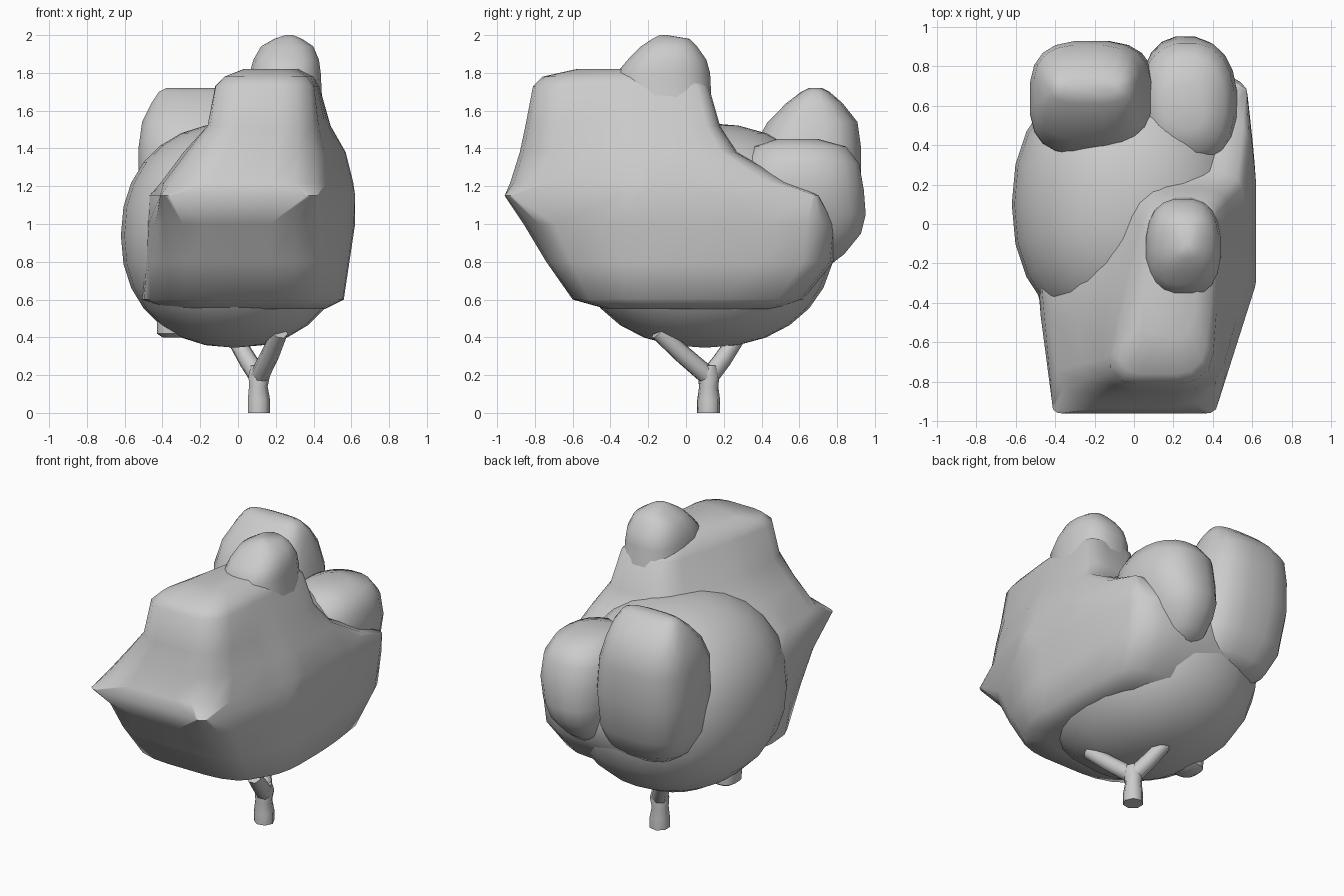
import bpy, bmesh, math
from mathutils import Vector

if "Cube" in bpy.data.objects:
    bpy.data.objects.remove(bpy.data.objects["Cube"])


def finish(bm, name, angle=45):
    bmesh.ops.recalc_face_normals(bm, faces=bm.faces)
    me = bpy.data.meshes.new(name)
    bm.to_mesh(me)
    bm.free()
    ob = bpy.data.objects.new(name, me)
    bpy.context.collection.objects.link(ob)
    bpy.ops.object.select_all(action='DESELECT')
    ob.select_set(True)
    bpy.context.view_layer.objects.active = ob
    bpy.ops.object.shade_smooth_by_angle(angle=math.radians(angle))
    return ob


def loft(name, rings, angle=45):
    bm = bmesh.new()
    loops = [[bm.verts.new(p) for p in r] for r in rings]
    n = len(loops[0])
    for a, b in zip(loops, loops[1:]):
        for i in range(n):
            bm.faces.new((a[i], a[(i + 1) % n], b[(i + 1) % n], b[i]))
    bm.faces.new(loops[0])
    bm.faces.new(loops[-1])
    return finish(bm, name, angle)


def round_corners(pts, cut, times=2):
    for _ in range(times):
        out = []
        for i, p in enumerate(pts):
            out += [p.lerp(pts[i - 1], cut), p.lerp(pts[(i + 1) % len(pts)], cut)]
        pts = out
    return pts


def blob(name, sections, power=0.7, n=20):
    """Loft of soft rounded-box sections: z, x0, x1, y0, y1."""
    rings = []
    for z, x0, x1, y0, y1 in sections:
        ring = []
        for i in range(n):
            t = 2 * math.pi * (i + 0.5) / n
            c, s = math.cos(t), math.sin(t)
            ring.append(((x0 + x1) / 2 + (x1 - x0) / 2 * math.copysign(abs(c) ** power, c),
                         (y0 + y1) / 2 + (y1 - y0) / 2 * math.copysign(abs(s) ** power, s), z))
        rings.append(ring)
    return loft(name, rings, 50)


def tube(name, path, n=7):
    rings = []
    d = (Vector(path[-1][:3]) - Vector(path[0][:3])).normalized()
    q = Vector((0, 0, 1)).rotation_difference(d)
    for x, y, z, r in path:
        rings.append([Vector((x, y, z)) + q @ Vector((r * math.cos(2 * math.pi * i / n),
                      r * math.sin(2 * math.pi * i / n), 0)) for i in range(n)])
    return loft(name, rings, 65)


# Trunk and forked branches
tube("trunk", [(.108, .12, 0, .062), (.108, .12, .07, .062), (.105, .12, .14, .052),
               (.11, .12, .2, .06), (.11, .12, .25, .045)])
tube("front_branch", [(.11, .12, .19, .052), (.17, -.02, .31, .05), (.22, -.15, .43, .045)])
tube("back_branch", [(.11, .12, .19, .052), (.05, .19, .28, .05), (-.02, .27, .4, .045)])

# Central rounded crown
bm = bmesh.new()
bmesh.ops.create_uvsphere(bm, u_segments=24, v_segments=14, radius=1)
for v in bm.verts:
    c = [math.copysign(abs(a) ** 0.91, a) for a in v.co]
    v.co = (-.02 + .6 * c[0], .1 + .69 * c[1], .94 + .595 * c[2])
finish(bm, "main_crown")

# Large front foliage mass: z, front/mid/back y, then left and right x of each
front = [
    (.55, -.42, -.2, .48, -.22, .34, -.38, .46, -.30, .40),
    (.60, -.60, -.3, .62, -.29, .38, -.54, .56, -.38, .50),
    (.80, -.74, -.3, .78, -.37, .40, -.51, .59, -.35, .55),
    (1.0, -.86, -.3, .80, -.41, .41, -.50, .62, -.30, .56),
    (1.15, -.96, -.3, .70, -.41, .41, -.47, .62, -.20, .57),
    (1.22, -.93, -.3, .56, -.38, .41, -.42, .61, -.10, .57),
    (1.38, -.88, -.3, .27, -.26, .41, -.30, .57, -.04, .54),
    (1.52, -.85, -.3, .18, -.17, .40, -.14, .49, .04, .46),
    (1.73, -.81, -.3, .12, -.15, .39, -.05, .43, .07, .42),
    (1.78, -.76, -.3, .05, -.10, .35, 0, .40, .09, .38),
    (1.82, -.58, -.36, -.05, .02, .27, .05, .32, .12, .32)]
rings = []
for z, yf, ym, yb, fl, fr, ml, mr, bl, br in front:
    pts = [Vector(p) for p in ((fl, yf, z), (fr, yf, z), (mr, ym, z), (mr, (ym + yb) / 2, z),
                               (br, yb, z), (bl, yb, z), (ml, ym, z))]
    rings.append(round_corners(pts, .03 if 1.1 < z < 1.2 else .18))
loft("front_foliage", rings, 60)

# Tall knob on top
blob("top_knob", [(1.4, .05, .5, -.34, .2), (1.6, .06, .45, -.34, .14), (1.8, .06, .44, -.37, .13),
                  (1.87, .08, .43, -.31, .11), (1.94, .12, .4, -.24, .06),
                  (1.98, .19, .34, -.18, .02), (2.0, .25, .29, -.14, -.1)], .8)

# Back foliage clumps
blob("back_right_clump", [(.78, .12, .32, .4, .76), (.84, .08, .38, .36, .84), (.95, .05, .45, .32, .93),
                          (1.05, .03, .49, .3, .955), (1.18, .02, .525, .26, .945), (1.32, .03, .51, .3, .92),
                          (1.41, .08, .46, .36, .85), (1.45, .16, .36, .48, .7)], .85)
blob("back_left_clump", [(.76, -.36, .02, .4, .74), (.82, -.44, .08, .38, .81), (.95, -.5, .11, .36, .88),
                         (1.2, -.53, .11, .34, .93), (1.4, -.53, .09, .35, .93), (1.54, -.51, .04, .43, .91),
                         (1.64, -.46, .01, .53, .83), (1.7, -.42, -.03, .61, .76),
                         (1.72, -.38, -.08, .65, .72)], .7)

# Small lump under the crown
blob("lower_lump", [(.4, -.4, -.28, .02, .14), (.42, -.43, -.26, -.01, .17),
                    (.52, -.43, -.26, -.02, .18), (.62, -.4, -.28, .0, .16)])
